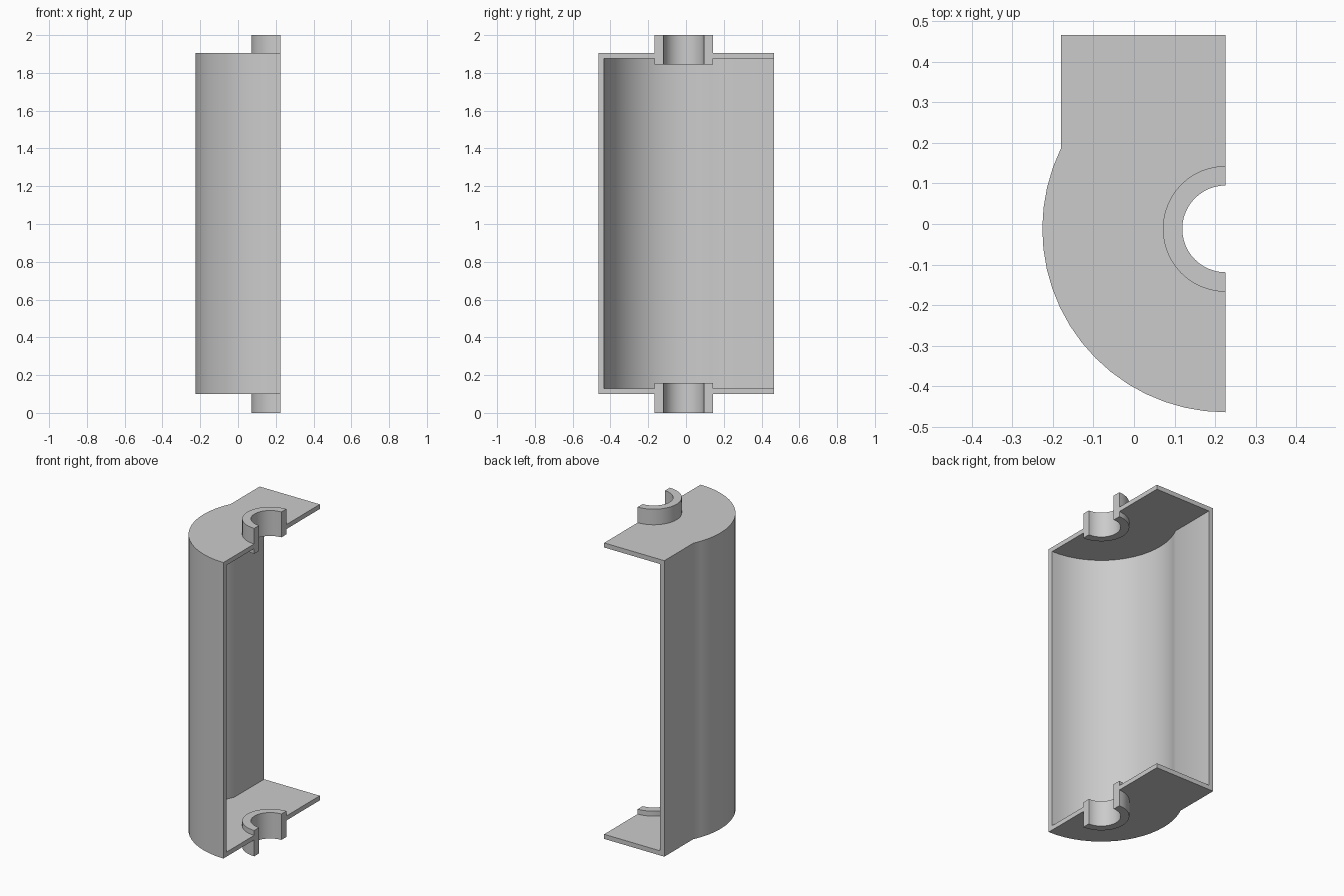
import bpy, bmesh
from math import sin, cos, pi, asin, acos

cube = bpy.data.objects.get("Cube")
if cube:
    bpy.data.objects.remove(cube, do_unlink=True)

grey = bpy.data.materials.new("plain grey")
grey.use_nodes = True
GREY = (0.6, 0.6, 0.6, 1)
grey.diffuse_color = GREY
grey.node_tree.nodes["Principled BSDF"].inputs["Base Color"].default_value = GREY

CX, CY = 0.226, -0.012      # axis of the round shell and the bosses
BACK = 0.466                # open back edge
R, WALL = 0.452, 0.03
SIDE = -0.18                # outer face of the flat side wall
Z0, Z1 = 0.1, 1.905         # outer height of the shell


def prism(name, outline, z0, z1):
    """Extrude a closed outline from z0 to z1."""
    bm = bmesh.new()
    base = bm.faces.new([bm.verts.new((x, y, z0)) for x, y in outline])
    top = bmesh.ops.extrude_face_region(bm, geom=[base])["geom"]
    for v in top:
        if isinstance(v, bmesh.types.BMVert):
            v.co.z = z1
    bmesh.ops.recalc_face_normals(bm, faces=bm.faces)
    mesh = bpy.data.meshes.new(name)
    bm.to_mesh(mesh)
    bm.free()
    mesh.materials.append(grey)
    obj = bpy.data.objects.new(name, mesh)
    bpy.context.collection.objects.link(obj)
    return obj


def arc(r, a0, a1, n):
    return [(CX + r * cos(a0 + (a1 - a0) * i / n), CY + r * sin(a0 + (a1 - a0) * i / n))
            for i in range(n + 1)]


def shell_outline(r, side, back):
    """Quarter-round front running into a flat side, overshooting the cut plane."""
    end = acos((side - CX) / r)
    return ([(CX + 0.3, CY - r)] + arc(r, 1.5 * pi, end, 18)
            + [(side, back), (CX + 0.3, back)])


def disc(r):
    return arc(r, 0, 2 * pi, 48)[:-1]


def combine(target, tool, operation):
    """Apply a boolean and discard the tool."""
    mod = target.modifiers.new(operation, "BOOLEAN")
    mod.operation = operation
    mod.solver = "EXACT"
    mod.object = tool
    bpy.context.view_layer.objects.active = target
    bpy.ops.object.modifier_apply(modifier=mod.name)
    bpy.data.objects.remove(tool, do_unlink=True)


# Hollow shell with end plates, open at the back
housing = prism("half_housing", shell_outline(R, SIDE, BACK), Z0, Z1)
cavity = prism("cavity", shell_outline(R - WALL, SIDE + WALL, BACK + 0.2),
               Z0 + 0.028, Z1 - 0.028)
combine(housing, cavity, "DIFFERENCE")

# Bearing bosses through both end plates
for z0, z1 in ((0, 0.158), (1.845, 2)):
    combine(housing, prism("boss", disc(0.155), z0, z1), "UNION")
combine(housing, prism("bore", disc(0.107), -0.5, 2.5), "DIFFERENCE")

# Cut the whole housing in half through the axis
half = [(CX, -1), (CX + 1, -1), (CX + 1, 1), (CX, 1)]
combine(housing, prism("half_cutter", half, -0.5, 2.5), "DIFFERENCE")

bpy.ops.object.select_all(action="DESELECT")
housing.select_set(True)
bpy.context.view_layer.objects.active = housing
bpy.ops.object.shade_smooth_by_angle(angle=pi / 6)
